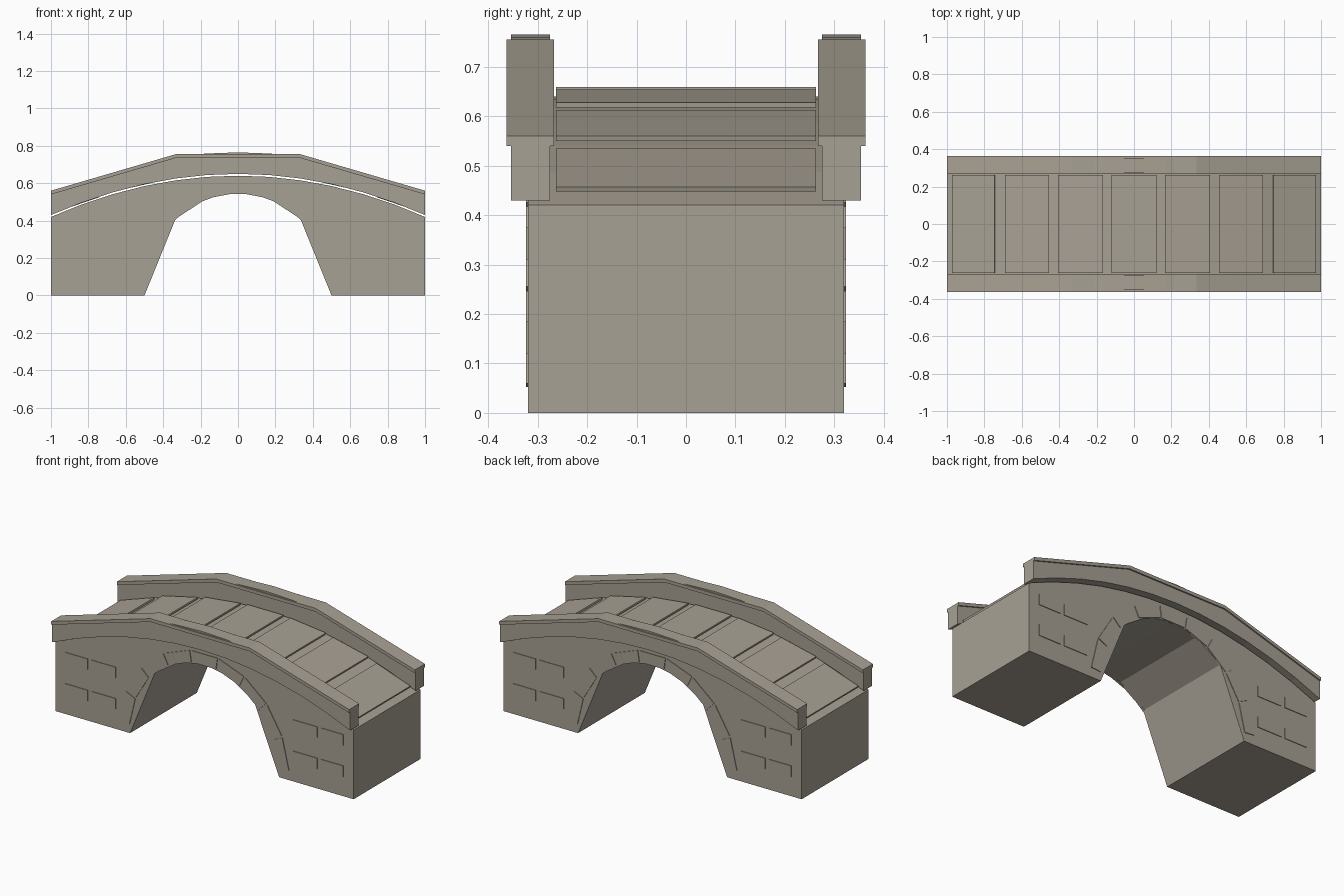
import bpy, bmesh, math

if "Cube" in bpy.data.objects:
    bpy.data.objects.remove(bpy.data.objects["Cube"])

stone = bpy.data.materials.new("warm grey stone")
stone.diffuse_color = (0.39, 0.355, 0.295, 1)
stone.use_nodes = True
stone.node_tree.nodes["Principled BSDF"].inputs["Base Color"].default_value = stone.diffuse_color


def deck(x):
    """Height of the humped roadway."""
    return 0.65 - 0.22 * x * x


def rail(x):
    """Top of the three-part coping."""
    return 0.755 - max(0, abs(x) - 1 / 3) * 0.2925


def prisms(name, profiles, spans):
    """Extrude x-z outlines across each y span, joined as one object."""
    bm = bmesh.new()
    for y0, y1 in spans:
        for pts in profiles:
            a = [bm.verts.new((x, y0, z)) for x, z in pts]
            b = [bm.verts.new((x, y1, z)) for x, z in pts]
            bm.faces.new(a)
            bm.faces.new(b[::-1])
            for i in range(len(a)):
                j = (i + 1) % len(a)
                bm.faces.new((a[j], a[i], b[i], b[j]))
    bmesh.ops.recalc_face_normals(bm, faces=bm.faces[:])
    me = bpy.data.meshes.new(name)
    bm.to_mesh(me)
    bm.free()
    me.materials.append(stone)
    ob = bpy.data.objects.new(name, me)
    bpy.context.collection.objects.link(ob)
    return ob


def both(y0, y1):
    return [(-y1, -y0), (y0, y1)]


xs = [-1 + i / 6 for i in range(13)]

# Body: humped top with an elliptical opening below
opening = [(x, 0.55 * math.sqrt(max(0, 1 - (x / 0.5) ** 2)))
           for x in (0.5 - i / 6 for i in range(7))]
body = [(x, deck(x) - 0.01) for x in xs] + [(1, 0)] + opening + [(-1, 0)]
prisms("bridge_body", [body], [(-0.32, 0.32)])

# Arch ring: nine wedge stones on each face
stones = []
step = 170 / 9
for i in range(9):
    t0 = math.radians(5 + i * step + 0.5)
    t1 = math.radians(5 + (i + 1) * step - 0.5)
    stones.append([(a * math.cos(t), b * math.sin(t)) for a, b, t in
                   ((0.505, 0.55, t0), (0.57, 0.62, t0),
                    (0.57, 0.62, t1), (0.505, 0.55, t1))])
prisms("arch_stones", stones, both(0.31, 0.324))

# Raised wall blocks on both faces
blocks = []
for s in (-1, 1):
    for x0, x1 in ((0.595, 0.757), (0.783, 0.933)):
        for z0, z1 in ((0.12, 0.185), (0.31, 0.375)):
            blocks.append([(s * x0, z0), (s * x1, z0), (s * x1, z1), (s * x0, z1)])
prisms("wall_blocks", blocks, both(0.31, 0.324))

# Parapet walls, whose crown just breaks through the coping
top = [(x, deck(x) + 0.115 if abs(x) < 0.3 else rail(x) - 0.01) for x in xs]
prisms("parapets", [[(x, deck(x)) for x in xs] + top[::-1]], both(0.275, 0.354))

# Coping in three straight runs
cx = (-1, -1 / 3, 1 / 3, 1)
cope = [(x, rail(x) - 0.02) for x in cx] + [(x, rail(x)) for x in cx[::-1]]
prisms("coping", [cope], both(0.267, 0.363))

# Seven tilted paving slabs
slabs = []
for i in range(-3, 4):
    c = i * 2 / 7
    z = 0.654 - 0.222 * c * c
    t = -math.atan(0.396 * c)
    slabs.append([(c + u * math.cos(t) - v * math.sin(t),
                   z + u * math.sin(t) + v * math.cos(t))
                  for u, v in ((-0.12, -0.005), (0.12, -0.005),
                               (0.12, 0.005), (-0.12, 0.005))])
prisms("paving_slabs", slabs, [(-0.263, 0.263)])
